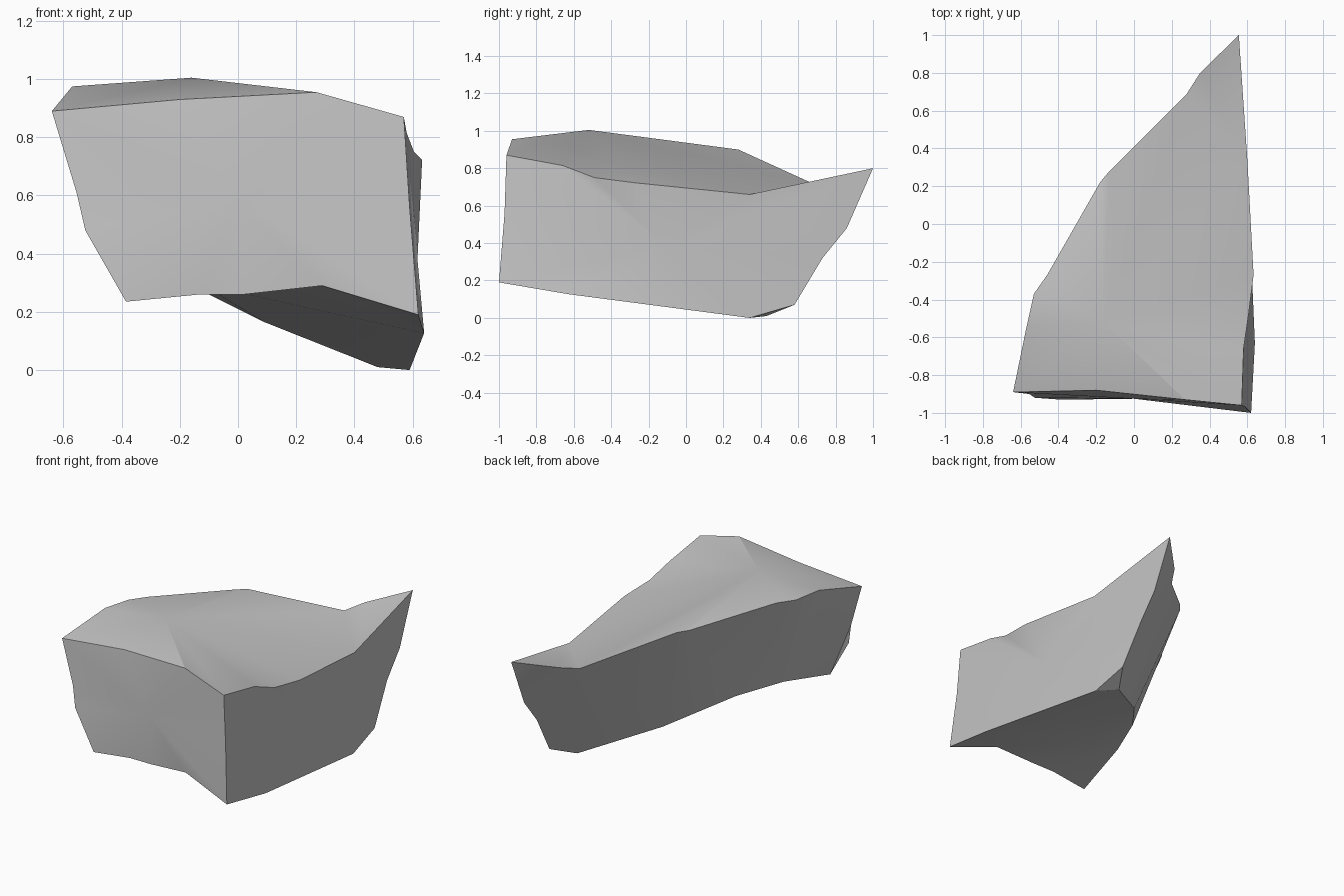
import bpy
import bmesh
import math

default_cube = bpy.data.objects.get("Cube")
if default_cube:
    bpy.data.objects.remove(default_cube, do_unlink=True)

# Single stone colour
stone = bpy.data.materials.new("stone_grey")
stone.use_nodes = True
grey = (0.55, 0.55, 0.55, 1.0)
stone.diffuse_color = grey
stone.node_tree.nodes["Principled BSDF"].inputs["Base Color"].default_value = grey

mesh = bpy.data.meshes.new("rock_slab")
rock = bpy.data.objects.new("rock_slab", mesh)
bpy.context.collection.objects.link(rock)
mesh.materials.append(stone)
bm = bmesh.new()


def ridge(*points):
    """Create the vertices along one broken edge of the stone."""
    return [bm.verts.new(point) for point in points]


def patch(*parts):
    """Fill the outline made by joining several ridges."""
    return bm.faces.new([vert for part in parts for vert in part])


def fan(centre, *parts):
    """Fill an outline with triangles that meet at an inner point."""
    outline = [vert for part in parts for vert in part]
    for start, end in zip(outline, outline[1:] + outline[:1]):
        patch([centre, start, end])


# Corners of the wedge
top_left, top_right, top_tip = ridge((-.64, -.89, .89), (.57, -.96, .87), (.555, 1, .8))
low_left, low_right, low_back = ridge((-.385, -.93, .235), (.62, -1, .19), (.575, .58, .07))

# Rim of the upper surface
rim_front = ridge((-.2, -.88, .93), (.27, -.93, .955))
rim_right = ridge((.58, -.66, .815), (.605, -.49, .75), (.633, -.27, .722), (.6, .34, .66))
rim_slant = ridge((.35, .8, .742), (.28, .69, .713), (-.13, .28, .9), (-.18, .22, .905),
                  (-.46, -.27, .97), (-.53, -.37, .97), (-.57, -.55, .975))

# Upright broken edges, from top to bottom
edge_left = ridge((-.555, -.9, .61), (-.525, -.92, .48))
edge_right = ridge((.59, -.97, .56))
edge_back = ridge((.56, .86, .48), (.56, .73, .32))

# Rim of the underside
base_front = ridge((-.13, -.92, .26), (.02, -.92, .26), (.29, -.95, .29))
base_right = ridge((.64, -.63, .127), (.59, .34, 0))
base_slant = ridge((.48, .43, .01), (.09, .11, .165), (-.19, -.24, .305), (-.325, -.54, .32))

# Inner points of the top, underside, front and right faces
peak, hollow, front_centre, right_centre = ridge(
    (-.16, -.52, 1.005), (-.12, -.53, .292), (0, -.925, .58), (.617, -.1, .38))

# Upper surface: fan round the high point, plus the raised tip
fan(peak, [top_left], rim_front, [top_right], rim_right, rim_slant[1:])
patch([rim_right[-1], top_tip], rim_slant[:2])

# Three upright sides
fan(front_centre, [top_left], edge_left, [low_left], base_front, [low_right],
    edge_right, [top_right], reversed(rim_front))
fan(right_centre, [top_right], edge_right, [low_right], base_right, [low_back],
    reversed(edge_back), [top_tip], reversed(rim_right))
patch([top_tip], edge_back, [low_back], base_slant, [low_left],
      reversed(edge_left), [top_left], reversed(rim_slant))

# Underside, split along its crease
patch([hollow, base_front[-1], low_right], base_right, [low_back], base_slant)
patch([hollow, base_slant[-1], low_left], base_front)

bmesh.ops.triangulate(bm, faces=[f for f in bm.faces if len(f.verts) > 3])
bmesh.ops.recalc_face_normals(bm, faces=bm.faces)
bm.to_mesh(mesh)
bm.free()

# Soft shading with sharp broken edges
bpy.ops.object.select_all(action="DESELECT")
rock.select_set(True)
bpy.context.view_layer.objects.active = rock
bpy.ops.object.shade_smooth_by_angle(angle=math.radians(30))
